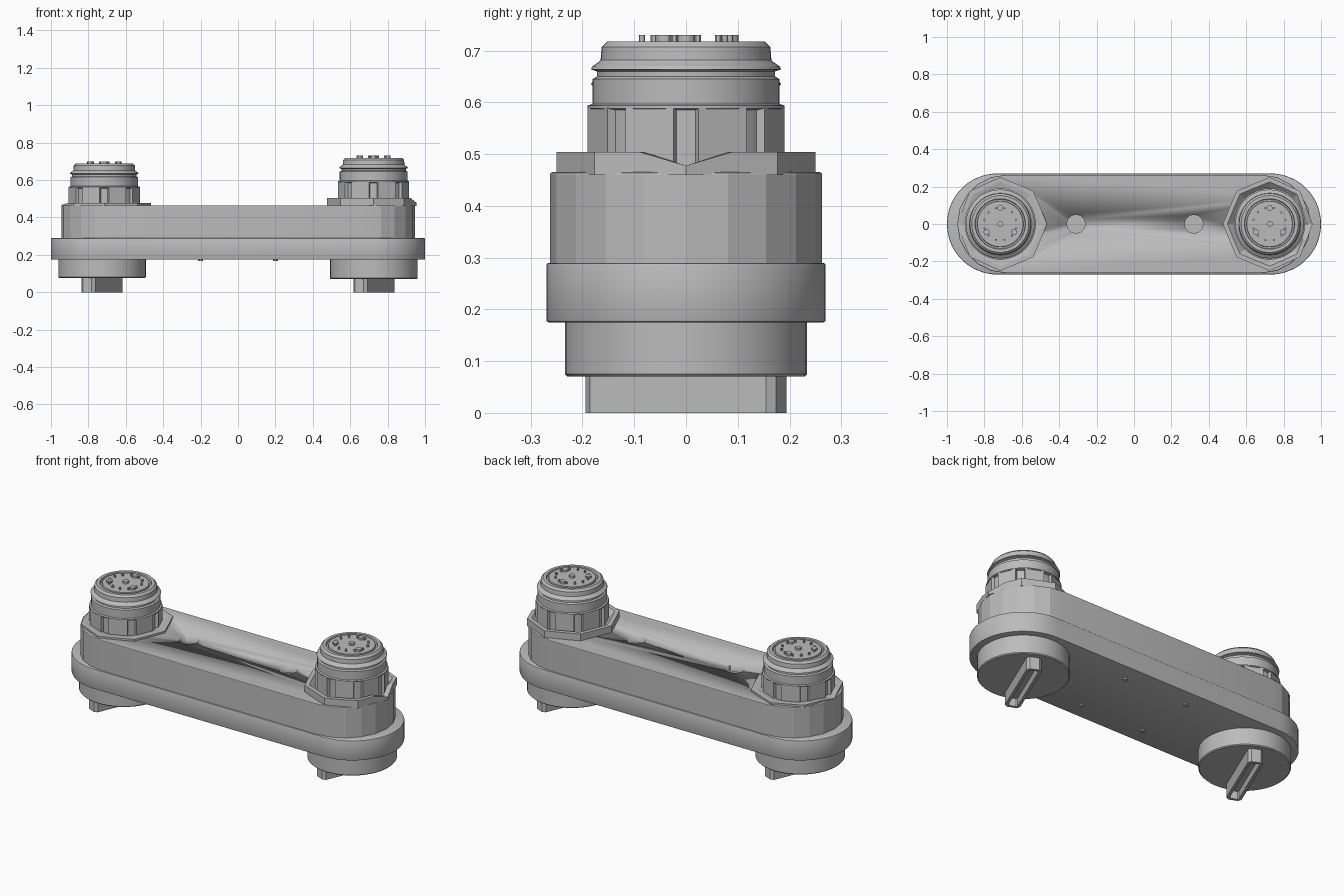
import bpy, bmesh
from math import sin, cos, pi, radians
from mathutils import Matrix

cube = bpy.data.objects.get("Cube")
if cube:
    bpy.data.objects.remove(cube, do_unlink=True)

grey = bpy.data.materials.new("plain grey")
grey.use_nodes = True
COL = (0.5, 0.5, 0.5, 1)
grey.diffuse_color = COL
grey.node_tree.nodes["Principled BSDF"].inputs["Base Color"].default_value = COL


def finish(bm, name, smooth=30):
    bmesh.ops.recalc_face_normals(bm, faces=bm.faces)
    mesh = bpy.data.meshes.new(name)
    bm.to_mesh(mesh)
    bm.free()
    mesh.materials.append(grey)
    obj = bpy.data.objects.new(name, mesh)
    bpy.context.collection.objects.link(obj)
    if smooth:
        bpy.ops.object.select_all(action='DESELECT')
        obj.select_set(True)
        bpy.context.view_layer.objects.active = obj
        bpy.ops.object.shade_smooth_by_angle(angle=radians(smooth))
    return obj


def prism(name, outline, z0, z1, bevel=0.0, smooth=30):
    bm = bmesh.new()
    face = bm.faces.new([bm.verts.new((x, y, z0)) for x, y in outline])
    ext = bmesh.ops.extrude_face_region(bm, geom=[face], use_keep_orig=True)
    top = [v for v in ext["geom"] if isinstance(v, bmesh.types.BMVert)]
    bmesh.ops.translate(bm, verts=top, vec=(0, 0, z1 - z0))
    if bevel:
        rim = [e for e in bm.edges if abs(e.verts[0].co.z - e.verts[1].co.z) < 1e-6]
        bmesh.ops.bevel(bm, geom=rim, offset=bevel, segments=2, profile=0.5, affect='EDGES')
    return finish(bm, name, smooth)


def stadium(centre, radius, steps):
    pts = []
    for side in (1, -1):
        for i in range(steps + 1):
            a = -pi / 2 + pi * i / steps
            pts.append((side * (centre + radius * cos(a)), side * radius * sin(a)))
    return pts


def lathe(name, profile, x, dz=0.0, steps=48):
    bm = bmesh.new()
    rings = [[bm.verts.new((x + r * cos(2 * pi * i / steps), r * sin(2 * pi * i / steps), z + dz))
              for i in range(steps)] for r, z in profile]
    for a, b in zip(rings, rings[1:]):
        for i in range(steps):
            j = (i + 1) % steps
            bm.faces.new((a[i], a[j], b[j], b[i]))
    bm.faces.new(rings[0])
    bm.faces.new(rings[-1])
    return finish(bm, name)


def studs(name, spots, z0, z1):
    bm = bmesh.new()
    for x, y, r in spots:
        bmesh.ops.create_cone(bm, cap_ends=True, segments=12, radius1=r, radius2=r, depth=z1 - z0,
                              matrix=Matrix.Translation((x, y, (z0 + z1) / 2)))
    return finish(bm, name)


def cut(target, cutter):
    mod = target.modifiers.new("cut", 'BOOLEAN')
    mod.operation = 'DIFFERENCE'
    mod.solver = 'EXACT'
    mod.object = cutter
    bpy.context.view_layer.objects.active = target
    bpy.ops.object.modifier_apply(modifier=mod.name)
    bpy.data.objects.remove(cutter, do_unlink=True)


# Body: wide lower band, narrower upper housing with two round recesses
prism("lower_band", stadium(0.73, 0.27, 32), 0.175, 0.29, 0.005)
housing = prism("upper_housing", stadium(0.682, 0.263, 10), 0.28, 0.465, 0.004, 15)
cut(housing, studs("recess_cutter", [(-0.31, 0, 0.05), (0.32, 0, 0.05)], 0.425, 0.5))

# Small screws on the underside
studs("underside_screws", [(x, y, 0.014) for x in (-0.2, 0.2) for y in (-0.17, 0.17)], 0.168, 0.18)

CONNECTOR = [(0.176, 0.45), (0.176, 0.585), (0.19, 0.588), (0.19, 0.594), (0.181, 0.597),
             (0.181, 0.645), (0.172, 0.65), (0.172, 0.66), (0.184, 0.664), (0.181, 0.67),
             (0.17, 0.677), (0.165, 0.682), (0.163, 0.707), (0.152, 0.718), (0.135, 0.718),
             (0.132, 0.708), (0.124, 0.708), (0.122, 0.718)]


def collar(name, x, side, top):
    # Eight-sided raised rim, pointing inward along the body and dished inside
    bm = bmesh.new()
    levels = [(1.0, 0.46), (1.0, top), (0.9, top), (0.74, 0.468)]
    rings = []
    for scale, z in levels:
        ring = []
        for i in range(16):
            a = 2 * pi * i / 16
            r = scale * (0.25 if i % 2 == 0 else 0.232)
            reach = 0.92 if cos(a) > 0 else 1.0
            drop = 0.6 * (z - 0.46) if i == 0 else 0
            ring.append(bm.verts.new((x + side * r * reach * cos(a), r * sin(a), z - drop)))
        rings.append(ring)
    for a, b in zip(rings, rings[1:]):
        for i in range(16):
            j = (i + 1) % 16
            bm.faces.new((a[i], a[j], b[j], b[i]))
    finish(bm, name, 0)


def blade(name, x):
    # Chamfered key turned off the cross axis, with a slot in its lower face
    w, h, c = 0.04, 0.2, 0.015
    pts = [(w, h - c), (w - c, h), (c - w, h), (-w, h - c)]
    pts += [(-px, -py) for px, py in pts]
    bm = bmesh.new()
    low = bm.faces.new([bm.verts.new((px, py, 0)) for px, py in pts])
    ext = bmesh.ops.extrude_face_region(bm, geom=[low], use_keep_orig=True)
    top = [v for v in ext["geom"] if isinstance(v, bmesh.types.BMVert)]
    bmesh.ops.translate(bm, verts=top, vec=(0, 0, 0.08))
    bmesh.ops.inset_region(bm, faces=[low], thickness=0.017)
    slot = bmesh.ops.extrude_discrete_faces(bm, faces=[low])["faces"][0]
    bmesh.ops.translate(bm, verts=slot.verts, vec=(0, 0, 0.045))
    bmesh.ops.rotate(bm, verts=bm.verts, matrix=Matrix.Rotation(radians(-23), 3, 'Z'))
    bmesh.ops.translate(bm, verts=bm.verts, vec=(x, 0, 0))
    finish(bm, name, 0)


# The same stack at each end: connector, collar, pins, lower drum and key
for label, x, side, dz, rim in (("left", 0.725, 1, 0.0, 0.504), ("right", -0.715, -1, -0.03, 0.476)):
    lathe(label + "_connector", CONNECTOR, x, dz)
    collar(label + "_collar", x, side, rim)

    # Upright grip ribs around the connector
    bm = bmesh.new()
    for i in range(8):
        a = radians(22.5 + 45 * i)
        spot = Matrix.Translation((x, 0, 0.525 + dz)) @ Matrix.Rotation(a, 4, 'Z')
        spot = spot @ Matrix.Translation((0.172, 0, 0)) @ Matrix.Diagonal((0.026, 0.1, 0.13, 1))
        bmesh.ops.create_cube(bm, size=1, matrix=spot)
    finish(bm, label + "_grip_ribs", 0)

    # Contact pins on the connector face
    pins = [(x, 0, 0.016)]
    pins += [(x + 0.085 * cos(a), 0.085 * sin(a), 0.016) for a in (pi / 2, pi * 7 / 6, pi * 11 / 6)]
    pins += [(x + 0.088 * cos(a), 0.088 * sin(a), 0.006)
             for a in (2 * pi * (i + 0.5) / 12 for i in range(12))]
    studs(label + "_pins", pins, 0.71 + dz, 0.73 + dz)

    # Lower drum and key
    cx = side * 0.727
    lathe(label + "_drum", [(0.229, 0.07), (0.234, 0.075), (0.234, 0.185)], cx, 0.0 if side > 0 else 0.006)
    blade(label + "_key", cx)
